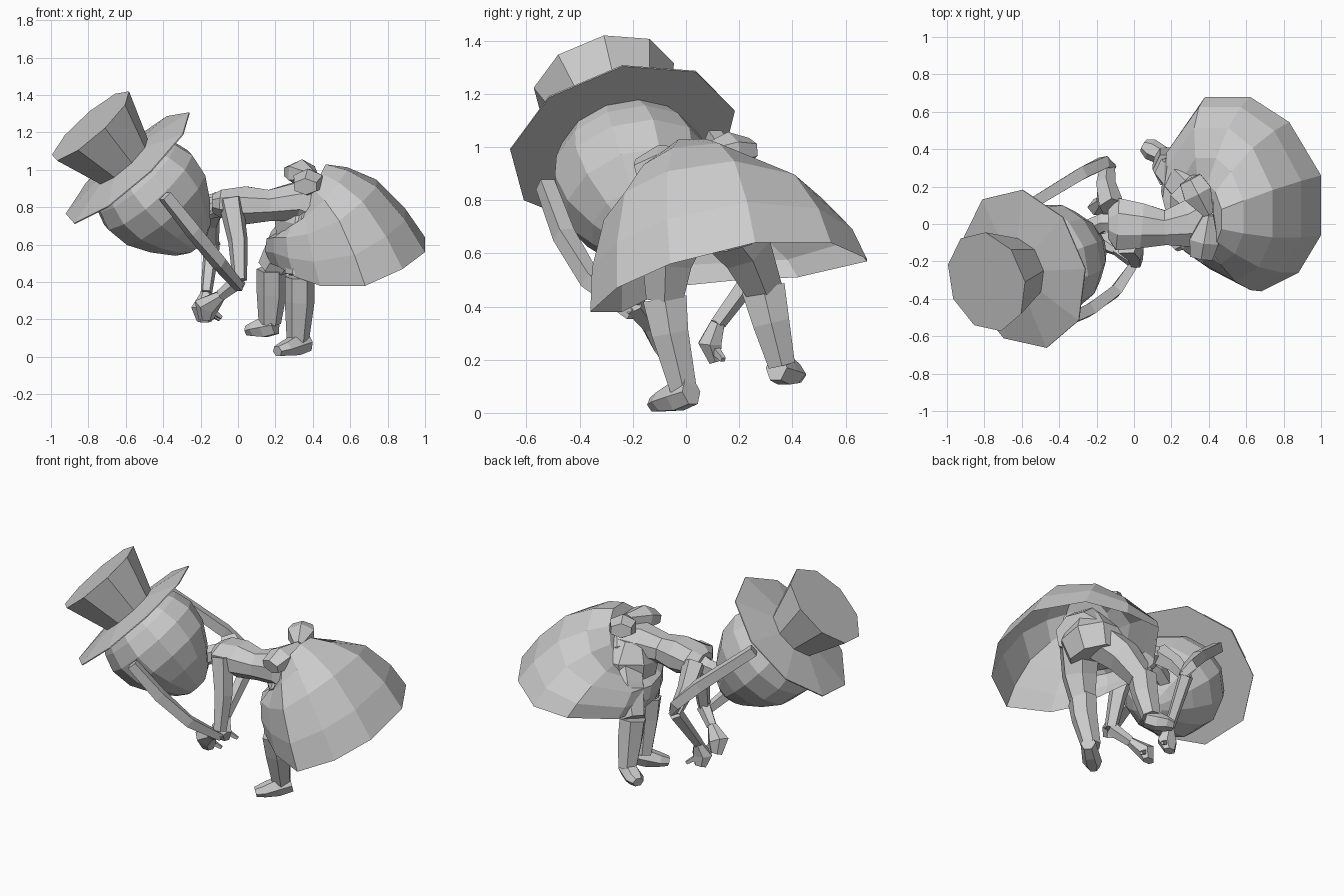
import bpy
import bmesh
import math
from mathutils import Vector

cube = bpy.data.objects.get("Cube")
if cube:
    bpy.data.objects.remove(cube, do_unlink=True)

# One plain grey covers the whole figure
grey = bpy.data.materials.new("plain_grey")
grey.use_nodes = True
grey.diffuse_color = (0.6, 0.6, 0.6, 1)
grey.node_tree.nodes["Principled BSDF"].inputs["Base Color"].default_value = grey.diffuse_color


def loft(name, rings, cap_end=True):
    """Skin a list of closed point rings with flat faces."""
    bm = bmesh.new()
    loops = [[bm.verts.new(point) for point in ring] for ring in rings]
    for lower, upper in zip(loops, loops[1:]):
        count = len(lower)
        for i in range(count):
            j = (i + 1) % count
            bm.faces.new((lower[i], lower[j], upper[j], upper[i]))
    bm.faces.new(loops[0])
    if cap_end:
        bm.faces.new(loops[-1])
    bmesh.ops.recalc_face_normals(bm, faces=bm.faces)
    mesh = bpy.data.meshes.new(name)
    bm.to_mesh(mesh)
    bm.free()
    mesh.materials.append(grey)
    obj = bpy.data.objects.new(name, mesh)
    bpy.context.collection.objects.link(obj)


def tube(name, path, radii, sides=6, up=(0, 0, 1), turn=0.5):
    """Sweep a polygon along a path; a radius may be a (side, up) pair."""
    path = [Vector(point) for point in path]
    up = Vector(up)
    rings = []
    for i, centre in enumerate(path):
        tangent = path[min(i + 1, len(path) - 1)] - path[max(i - 1, 0)]
        side = tangent.cross(up).normalized()
        over = side.cross(tangent).normalized()
        radius = radii[i]
        wide, tall = radius if isinstance(radius, tuple) else (radius, radius)
        ring = []
        for k in range(sides):
            angle = math.tau * (k + turn) / sides
            ring.append(centre + side * wide * math.cos(angle) + over * tall * math.sin(angle))
        rings.append(ring)
    loft(name, rings)


# Hat and head share one tilted axis through the brim
brim_centre = Vector((-0.59, -0.24, 1.015))
axis = Vector((-0.66, -0.23, 0.74)).normalized()


def on_axis(name, profile, sides):
    path = [brim_centre + axis * height for height, radius in profile]
    tube(name, path, [radius for height, radius in profile], sides, up=(0, 1, 0))


on_axis("hat_brim", [(-0.006, 0.44), (0.0, 0.44), (0.045, 0.17)], 9)
on_axis("hat_crown", [(0.0, 0.165), (0.305, 0.275)], 9)
on_axis("head", [(0.0, 0.24), (-0.07, 0.28), (-0.17, 0.31), (-0.3, 0.29),
                 (-0.42, 0.22), (-0.53, 0.13), (-0.57, 0.07)], 12)

# Neck, torso and hips
tube("neck", [(-0.27, -0.04, 0.74), (-0.16, 0.01, 0.79), (-0.06, 0, 0.82)],
     [0.06, 0.055, 0.06])
tube("torso",
     [(-0.14, 0, 0.82), (-0.09, 0, 0.82), (0.04, -0.01, 0.81), (0.17, -0.02, 0.81),
      (0.3, 0, 0.83), (0.4, 0.04, 0.8), (0.5, 0.08, 0.76)],
     [(0.08, 0.05), (0.15, 0.08), (0.13, 0.11), (0.1, 0.09),
      (0.14, 0.11), (0.18, 0.16), (0.15, 0.12)], 8)
tube("hips", [(0.37, 0.05, 0.86), (0.38, 0.08, 0.74), (0.36, 0.09, 0.63)],
     [0.13, 0.2, 0.17], 8, up=(1, 0, 0))

# Skirt: a tilted waist ring bulging out to an uneven hem
hem = [Vector(p) for p in (
    (0.44, -0.24, 0.38), (0.68, -0.36, 0.38), (0.88, -0.26, 0.47), (1, -0.06, 0.56),
    (1, 0.26, 0.64), (0.83, 0.545, 0.64), (0.62, 0.68, 0.58), (0.38, 0.68, 0.57),
    (0.2, 0.42, 0.51), (0.17, 0.2, 0.5), (0.22, 0, 0.48), (0.3, -0.14, 0.43))]
hem_centre = sum(hem, Vector()) / len(hem)
waist_centre = Vector((0.38, 0.04, 0.845))


def skirt_ring(t):
    ring = []
    for point in hem:
        d = point - hem_centre
        waist = waist_centre + Vector((d.x * 0.2, d.y * 0.33, d.x * 0.42))
        spread = 0.04 if d.x > 0 else 0.22
        bulge = Vector((d.x * spread, d.y * 0.14, max(0, 0.07 + d.x * 0.08)))
        ring.append(waist.lerp(point, t) + bulge * math.sin(math.pi * t))
    return ring


loft("skirt", [skirt_ring(t) for t in (0, 0.2, 0.48, 0.78, 1)], cap_end=False)

# Bow on the back of the waist
knot = Vector((0.4, 0.05, 0.97))
for name, lobe in (("bow_left", (0.3, 0.24, 0.99)), ("bow_right", (0.36, -0.18, 0.91))):
    end = Vector(lobe)
    tube(name, [knot, knot.lerp(end, 0.6), end],
         [(0.03, 0.03), (0.09, 0.075), (0.07, 0.045)], 6)

# Legs and shoes
legs = {
    "right": dict(path=[(0.42, 0, 0.76), (0.36, -0.07, 0.58), (0.33, -0.08, 0.43),
                        (0.33, -0.06, 0.3), (0.32, -0.01, 0.09)],
                  heel=(0.37, 0.02, 0.08), toe=(0.21, -0.12, 0.03)),
    "left": dict(path=[(0.4, 0.1, 0.76), (0.27, 0.22, 0.62), (0.18, 0.29, 0.47),
                       (0.18, 0.32, 0.34), (0.17, 0.36, 0.18)],
                 heel=(0.2, 0.34, 0.17), toe=(0.05, 0.42, 0.14)),
}
for side, leg in legs.items():
    hip, thigh, knee, calf, ankle = leg["path"]
    tube(side + "_thigh", [hip, thigh, knee], [0.13, 0.11, 0.08], up=(1, 0, 0))
    tube(side + "_lower_leg", [knee, calf, ankle],
         [(0.095, 0.08), (0.08, 0.08), (0.058, 0.06)], up=(1, 0, 0))
    heel, toe = Vector(leg["heel"]), Vector(leg["toe"])
    tube(side + "_shoe", [heel, heel.lerp(toe, 0.4), heel.lerp(toe, 0.75), toe],
         [(0.045, 0.055), (0.052, 0.06), (0.058, 0.042), (0.035, 0.03)], 6, turn=0)

# Arms hang from the shoulders with the hands close together
arms = {
    "right": dict(path=[(-0.04, -0.1, 0.84), (0.0, -0.15, 0.62), (0.01, -0.2, 0.41)],
                  wrist=(-0.09, -0.14, 0.33), hand=(-0.17, -0.09, 0.27),
                  strap=[(0.01, -0.2, 0.37), (-0.1, -0.36, 0.5),
                         (-0.24, -0.46, 0.67), (-0.39, -0.53, 0.86)]),
    "left": dict(path=[(-0.12, 0.09, 0.83), (-0.15, 0.21, 0.72), (-0.14, 0.31, 0.6)],
                 wrist=(-0.17, 0.12, 0.34), hand=(-0.18, 0.09, 0.26),
                 strap=[(-0.12, 0.3, 0.59), (-0.16, 0.33, 0.67),
                        (-0.28, 0.27, 0.8), (-0.56, 0.1, 1.04)]),
}
for side, arm in arms.items():
    tube(side + "_upper_arm", arm["path"], [0.07, 0.055, 0.04], 5, up=(1, 0, 0))
    elbow = arm["path"][-1]
    tube(side + "_forearm", [elbow, arm["wrist"]], [0.045, 0.032], 5, up=(1, 0, 0))
    wrist, hand = Vector(arm["wrist"]), Vector(arm["hand"])
    tip = hand + Vector((0, 0.02, -0.07))
    tube(side + "_hand", [wrist, hand, tip], [0.03, (0.05, 0.07), (0.025, 0.04)],
         6, up=(1, 0, 0))
    # Thumb
    tube(side + "_thumb", [hand, hand + Vector((0.08, 0.05, -0.06))], [0.025, 0.012], 4)
    # Strap from the elbow to the side of the hat
    tube(side + "_strap", arm["strap"], [0.03, 0.042, 0.045, 0.04], 4)
